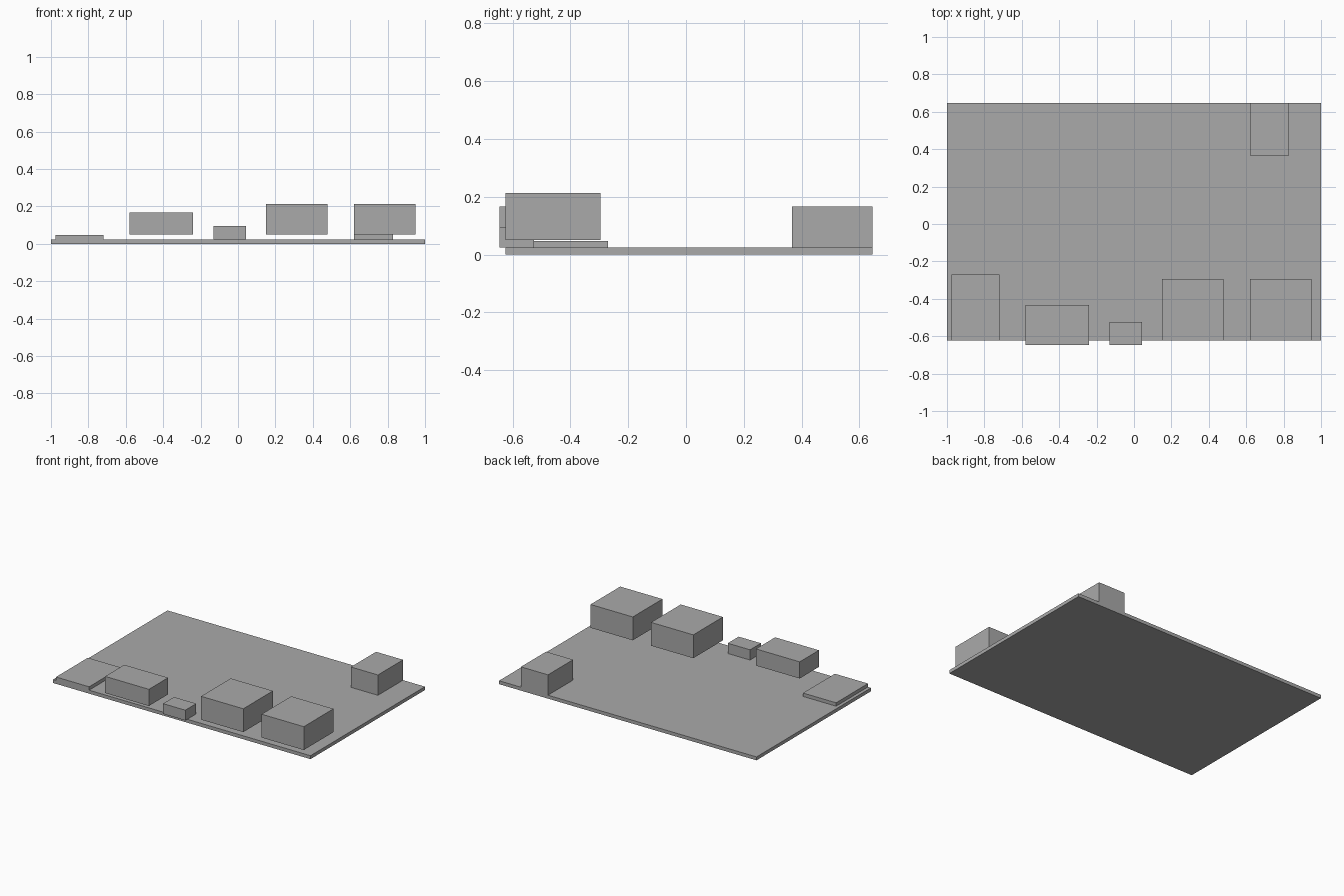
import bpy
from mathutils import Vector

default = bpy.data.objects.get("Cube")
if default:
    bpy.data.objects.remove(default, do_unlink=True)

GREY = (0.4, 0.4, 0.4, 1.0)
grey = bpy.data.materials.new("plain_grey")
grey.use_nodes = True
grey.diffuse_color = GREY
grey.node_tree.nodes["Principled BSDF"].inputs["Base Color"].default_value = GREY


def block(name, low, high):
    """Add a flat-shaded box between two opposite corners."""
    low, high = Vector(low), Vector(high)
    bpy.ops.mesh.primitive_cube_add(size=1, location=(low + high) / 2)
    obj = bpy.context.object
    obj.name = name
    obj.scale = high - low
    bpy.ops.object.transform_apply(location=False, rotation=False, scale=True)
    obj.data.materials.append(grey)
    return obj


TOP = 0.024      # upper face of the board
RAISED = 0.05    # underside of the raised sockets
EDGE = -0.624    # front edge of the board
LIP = -0.646     # front of the sockets that overhang the edge
BACK = 0.646

# Board
block("circuit_board", (-1, EDGE, 0), (1, BACK, TOP))

# Low slab and small socket sitting on the board
block("card_slot", (-0.977, EDGE, TOP), (-0.72, -0.27, 0.048))
block("small_socket", (-0.13, LIP, TOP), (0.043, -0.525, 0.096))

# Raised sockets along the front edge
block("wide_socket", (-0.58, LIP, RAISED), (-0.24, -0.433, 0.167))
for side, x in (("right", 0.15), ("left", 0.62)):
    block(f"tall_socket_{side}", (x, EDGE, RAISED), (x + 0.328, -0.295, 0.214))

# Block at the back edge
block("rear_socket", (0.62, 0.367, TOP), (0.83, BACK, 0.167))
